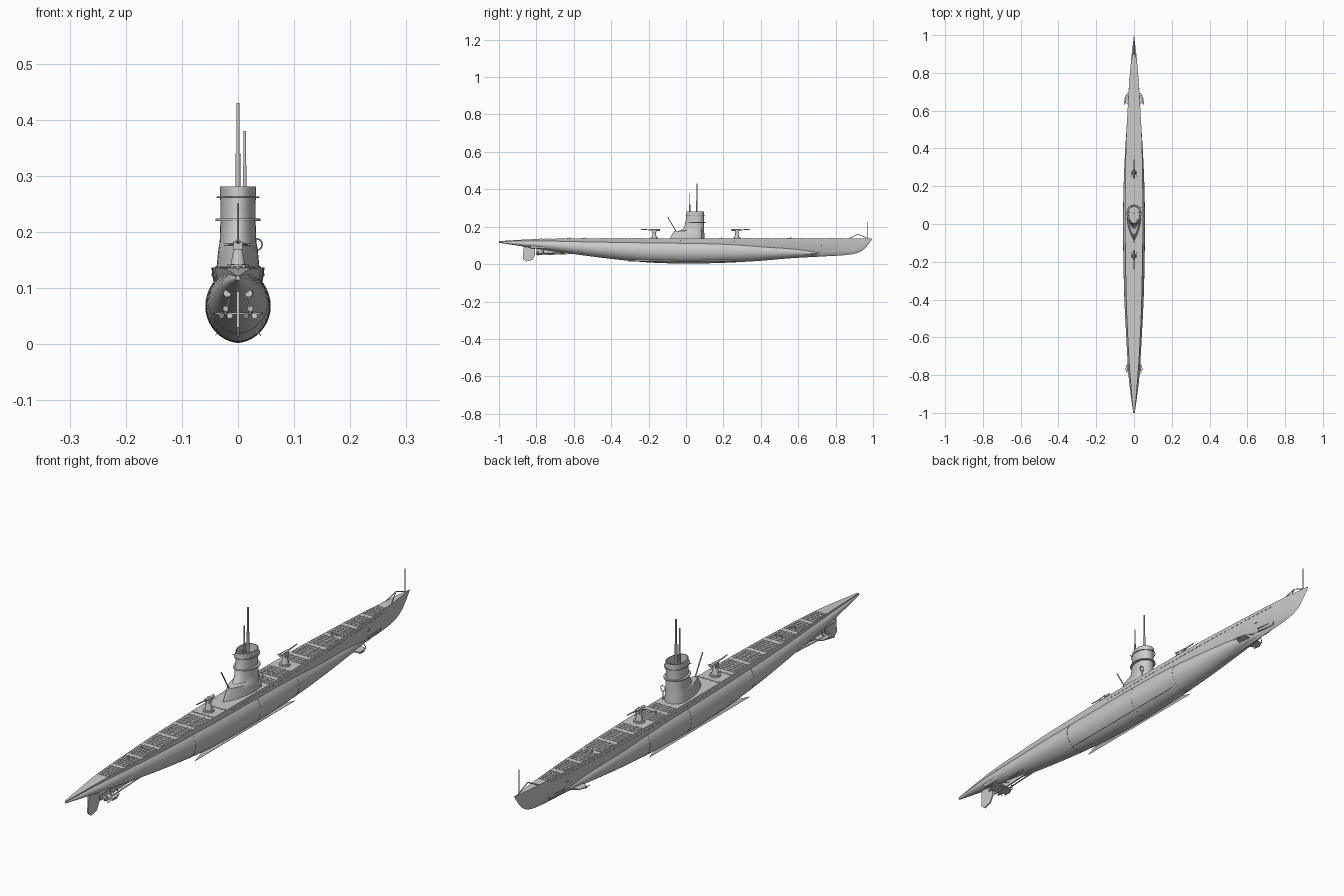
import bpy, bmesh, math
from mathutils import Vector, Matrix

if "Cube" in bpy.data.objects:
    bpy.data.objects.remove(bpy.data.objects["Cube"])


def finish(name, bm, angle=35):
    bmesh.ops.recalc_face_normals(bm, faces=bm.faces)
    me = bpy.data.meshes.new(name)
    bm.to_mesh(me)
    bm.free()
    ob = bpy.data.objects.new(name, me)
    bpy.context.collection.objects.link(ob)
    bpy.ops.object.select_all(action='DESELECT')
    ob.select_set(True)
    bpy.context.view_layer.objects.active = ob
    bpy.ops.object.shade_smooth_by_angle(angle=math.radians(angle))
    return ob


def loft(bm, rings):
    vs = [[bm.verts.new(p) for p in r] for r in rings]
    n = len(vs[0])
    for a, b in zip(vs, vs[1:]):
        for i in range(n):
            j = (i + 1) % n
            bm.faces.new((a[i], a[j], b[j], b[i]))
    bm.faces.new(vs[0])
    bm.faces.new(vs[-1])


def box(bm, c, size, rot=0.0):
    m = Matrix.Translation(c) @ Matrix.Rotation(rot, 4, 'Z') @ Matrix.Diagonal((*size, 1))
    bmesh.ops.create_cube(bm, size=1, matrix=m)


def rod(bm, a, b, r1, r2=None, seg=12):
    a, b = Vector(a), Vector(b)
    d = b - a
    m = Matrix.Translation((a + b) / 2) @ d.to_track_quat('Z', 'Y').to_matrix().to_4x4()
    bmesh.ops.create_cone(bm, cap_ends=True, segments=seg, radius1=r1,
                          radius2=r1 if r2 is None else r2, depth=d.length, matrix=m)


def path(bm, pts, r, closed=False):
    ends = pts[1:] + pts[:1] if closed else pts[1:]
    for a, b in zip(pts, ends):
        rod(bm, a, b, r, seg=8)


def plate(bm, pts, off):
    # flat polygon thickened by the offset vector
    off = Vector(off)
    loft(bm, [[Vector(p) - off / 2 for p in pts], [Vector(p) + off / 2 for p in pts]])


def sample(table, y):
    # smooth interpolation through stations
    i = max(0, min(len(table) - 2, sum(1 for r in table if r[0] <= y) - 1))
    p = [table[max(0, min(len(table) - 1, i + k))] for k in (-1, 0, 1, 2)]
    h = p[2][0] - p[1][0]
    t = max(0, min(1, (y - p[1][0]) / h))
    out = []
    for c in range(1, len(p[1])):
        m1 = (p[2][c] - p[0][c]) / (p[2][0] - p[0][0]) * h
        m2 = (p[3][c] - p[1][c]) / (p[3][0] - p[1][0]) * h
        out.append((2*t**3 - 3*t**2 + 1) * p[1][c] + (t**3 - 2*t**2 + t) * m1
                   + (3*t**2 - 2*t**3) * p[2][c] + (t**3 - t**2) * m2)
    return out


# stations: y, deck height, half width, bottom
CASING = [(-1, .123, .003, .117), (-.8, .134, .021, .10), (-.6, .136, .033, .08), (-.4, .137, .041, .06),
          (0, .137, .047, .03), (.4, .137, .043, .022), (.6, .137, .034, .034), (.75, .137, .025, .042),
          (.86, .137, .016, .049), (.92, .137, .010, .061), (.96, .137, .005, .087), (.995, .137, .001, .133)]
# stations: y, top, half width, bottom
BODY = [(-1, .121, .004, .114), (-.9, .126, .018, .099), (-.8, .130, .029, .083), (-.6, .133, .041, .054),
        (-.4, .134, .051, .028), (-.2, .134, .056, .009), (0, .133, .058, .003), (.2, .128, .055, .007),
        (.4, .112, .046, .018), (.6, .088, .031, .036), (.72, .066, .013, .045), (.76, .058, .002, .05)]


def casing_ring(y):
    zd, w, zk = sample(CASING, y)
    half = [(1, 0), (.99, .08), (.86, .4), (.6, .72), (.28, .93)]
    pt = lambda s, a, f: (s * a * w, y, zd + (zk - zd) * f)
    return [pt(1, *h) for h in half] + [(0, y, zk)] + [pt(-1, *h) for h in half[::-1]]


def body_ring(y, grow=0.0, n=40):
    zt, w, zb = sample(BODY, y)
    out = []
    for i in range(n):
        a = 2 * math.pi * i / n
        c, s = math.cos(a), math.sin(a)
        k = 1.0 if s > 0 else 1.12
        out.append((math.copysign(abs(c)**k, c) * (w + grow), y,
                    (zt + zb) / 2 + s * ((zt - zb) / 2 + grow)))
    return out


def span(a, b, n):
    return [a + (b - a) * i / (n - 1) for i in range(n)]


# main hull and deck casing
bm = bmesh.new()
loft(bm, [body_ring(y) for y in span(-1, .76, 89)])
finish("pressure_hull", bm)
bm = bmesh.new()
loft(bm, [casing_ring(y) for y in span(-1, .995, 100)])
finish("deck_casing", bm)

# raised plate seams around the hull
bm = bmesh.new()
for y in (-.32, .05, .28):
    loft(bm, [body_ring(y + d, .0006) for d in (-.0015, .0015)])
finish("hull_seams", bm)

# deck slats in groups, leaving room for guns and tower
bm = bmesh.new()
for i in range(136):
    y = -.78 + i * .012
    if i % 8 == 7 or -.11 < y < .115 or abs(y - .275) < .03 or abs(y + .17) < .03:
        continue
    zd, w, _ = sample(CASING, y)
    for s in (-1, 1):
        box(bm, (s * w * .26, y, zd), (w * .4, .007, .003))
        box(bm, (s * w * .7, y, zd), (w * .36, .007, .003))
finish("deck_slats", bm)

# flood slots, anchor recess frames, bilge keels
bm = bmesh.new()
for s in (-1, 1):
    for i in range(42):
        y = -.1 + i * .022
        zd, w, zk = sample(CASING, y)
        box(bm, (s * w * .965, y, zd - .12 * (zd - zk)), (.003, .012, .003), -s * .06)
    for y, z, dy, dz in ((.77, .069, .08, .002), (.77, .057, .08, .002), (.731, .063, .002, .012),
                         (.809, .063, .002, .012), (.66, .058, .06, .002), (.726, .096, .016, .004),
                         (.726, .101, .006, .008)):
        zd, w, zk = sample(CASING, y)
        f = (zd - z) / (zd - zk)
        x = w * (.99 - .4 * f if f < .4 else .86 - .8 * (f - .4))
        box(bm, (s * x, y, z), (.004, dy, dz), s * .13)
finish("flood_slots", bm)
bm = bmesh.new()
for s in (-1, 1):
    plate(bm, [(s * .030, -.25, .025), (s * .041, -.31, .016), (s * .041, .27, .016), (s * .030, .22, .025)],
          (.001, 0, .002))
finish("bilge_keels", bm)


# conning tower: teardrop levels (z, front, back, half width, tail sharpness)
def tower_ring(z, yf, yb, w, p, n=20):
    yc, out = yf - w * 1.15, []
    for i in range(2 * n):
        a = math.pi * i / n
        c, s = math.cos(a), math.sin(a)
        y = yc + (c * (yf - yc) if c > 0 else c * (yc - yb))
        out.append((math.copysign(abs(s)**(1 if c > 0 else p), s) * w, y, z))
    return out


bm = bmesh.new()
loft(bm, [tower_ring(*l) for l in (
    (.130, .099, -.092, .039, 1.8), (.160, .098, -.074, .036, 1.7), (.176, .097, -.064, .034, 1.6),
    (.180, .097, -.024, .033, 1.3), (.195, .096, -.010, .032, 1.1), (.240, .096, 0, .031, 1),
    (.281, .097, .002, .0325, 1), (.281, .094, .005, .0295, 1), (.250, .093, .006, .0285, 1))])
finish("conning_tower", bm)
bm = bmesh.new()
loft(bm, [tower_ring(z, .103, -.006, .040, 1) for z in (.220, .224)])
path(bm, tower_ring(.262, .101, -.002, .037, 1), .0015, True)
for s in (-1, 1):
    for y in (.02, .06, .085):
        rod(bm, (s * .018, y, .262), (s * (.037 if y < .08 else .025), y, .262), .0012, seg=6)
finish("tower_rails", bm)

# periscopes, aerial, direction loop
bm = bmesh.new()
rod(bm, (0, .058, .25), (0, .058, .34), .0042)
rod(bm, (0, .058, .34), (0, .058, .43), .0028)
rod(bm, (.012, .02, .25), (.012, .02, .32), .0032)
rod(bm, (.012, .02, .32), (.012, .02, .38), .0024)
finish("periscopes", bm)
bm = bmesh.new()
rod(bm, (0, -.05, .17), (0, -.097, .25), .0022)
finish("aft_aerial", bm)
bm = bmesh.new()
ring = [(.034 + .009 * math.cos(k * math.pi / 8), .085, .178 + .010 * math.sin(k * math.pi / 8)) for k in range(16)]
path(bm, ring, .0014, True)
rod(bm, (.034, .085, .135), (.034, .085, .168), .0018)
finish("direction_loop", bm)

# deck guns facing fore and aft
for name, y, d in (("forward_gun", .272, 1), ("aft_gun", -.17, -1)):
    bm = bmesh.new()
    rod(bm, (0, y, .134), (0, y, .143), .019, seg=20)
    rod(bm, (0, y, .143), (0, y, .170), .013, .008, 16)
    box(bm, (0, y, .176), (.016, .022, .014))
    rod(bm, (0, y - d * .03, .182), (0, y + d * .02, .183), .0045)
    rod(bm, (0, y + d * .02, .183), (0, y + d * .07, .186), .0026, .002)
    for s in (-1, 1):
        rod(bm, (s * .008, y - d * .008, .18), (s * .017, y - d * .02, .178), .0015, seg=8)
    finish(name, bm)

# bow fittings and deck fittings
bm = bmesh.new()
for s in (-1, 1):
    path(bm, [(s * .012, .872, .136), (0, .918, .160), (0, .972, .138)], .0018)
finish("bow_frame", bm)
bm = bmesh.new()
rod(bm, (0, .968, .134), (0, .968, .225), .0013)
finish("jackstaff", bm)
bm = bmesh.new()
for y in (-.54, -.62, .19, .56):
    for s in (-1, 1):
        rod(bm, (s * .010, y, .134), (s * .010, y, .142), .003)
    rod(bm, (0, y - .012, .134), (0, y - .012, .140), .005)
finish("deck_bollards", bm)

# diving planes with guards
for name, y, x0, x1, z in (("bow_planes", .655, .008, .047, .053), ("stern_planes", -.765, .003, .038, .055)):
    bm = bmesh.new()
    for s in (-1, 1):
        plate(bm, [(s * x0, y + .03, z), (s * x1 * .85, y + .024, z), (s * x1, y + .008, z),
                   (s * x1, y - .014, z), (s * x0, y - .028, z)], (0, 0, .004))
        path(bm, [(s * x0, y + .055, z + .004), (s * x1 * .85, y + .03, z + .002),
                  (s * (x1 + .005), y, z), (s * (x1 + .002), y - .025, z)], .0015)
    finish(name, bm)

# rudder and skeg
bm = bmesh.new()
plate(bm, [(0, -.868, .098), (0, -.872, .03), (0, -.855, .014), (0, -.822, .022), (0, -.806, .05),
           (0, -.808, .095)], (.005, 0, 0))
plate(bm, [(0, -.80, .09), (0, -.80, .048), (0, -.70, .050), (0, -.56, .056), (0, -.6, .08)], (.005, 0, 0))
finish("rudder_and_skeg", bm)

# propellers, shafts, stern tubes
bm = bmesh.new()
for s in (-1, 1):
    rod(bm, (s * .022, -.805, .055), (s * .022, -.785, .055), .002, .004)
    rod(bm, (s * .022, -.785, .055), (s * .020, -.55, .065), .0028)
    rod(bm, (s * .022, -.765, .056), (s * .012, -.765, .092), .002, seg=8)
    for k in range(3):
        a = math.pi / 2 + k * 2 * math.pi / 3
        r = lambda u, v, y: (s * .022 + u * math.cos(a) - v * math.sin(a), y, .055 + u * math.sin(a) + v * math.cos(a))
        plate(bm, [r(.002, -.001, -.792), r(.008, -.0055, -.795), r(.013, -.003, -.794), r(.0135, .003, -.790),
                   r(.008, .0055, -.788), r(.002, .001, -.790)], (0, .0015, 0))
finish("propellers", bm)
bm = bmesh.new()
for s in (-1, 1):
    for z in (.091, .110):
        rod(bm, (s * .019, -.83, z), (s * .024, -.62, z), .007, seg=20)
finish("stern_tubes", bm)
